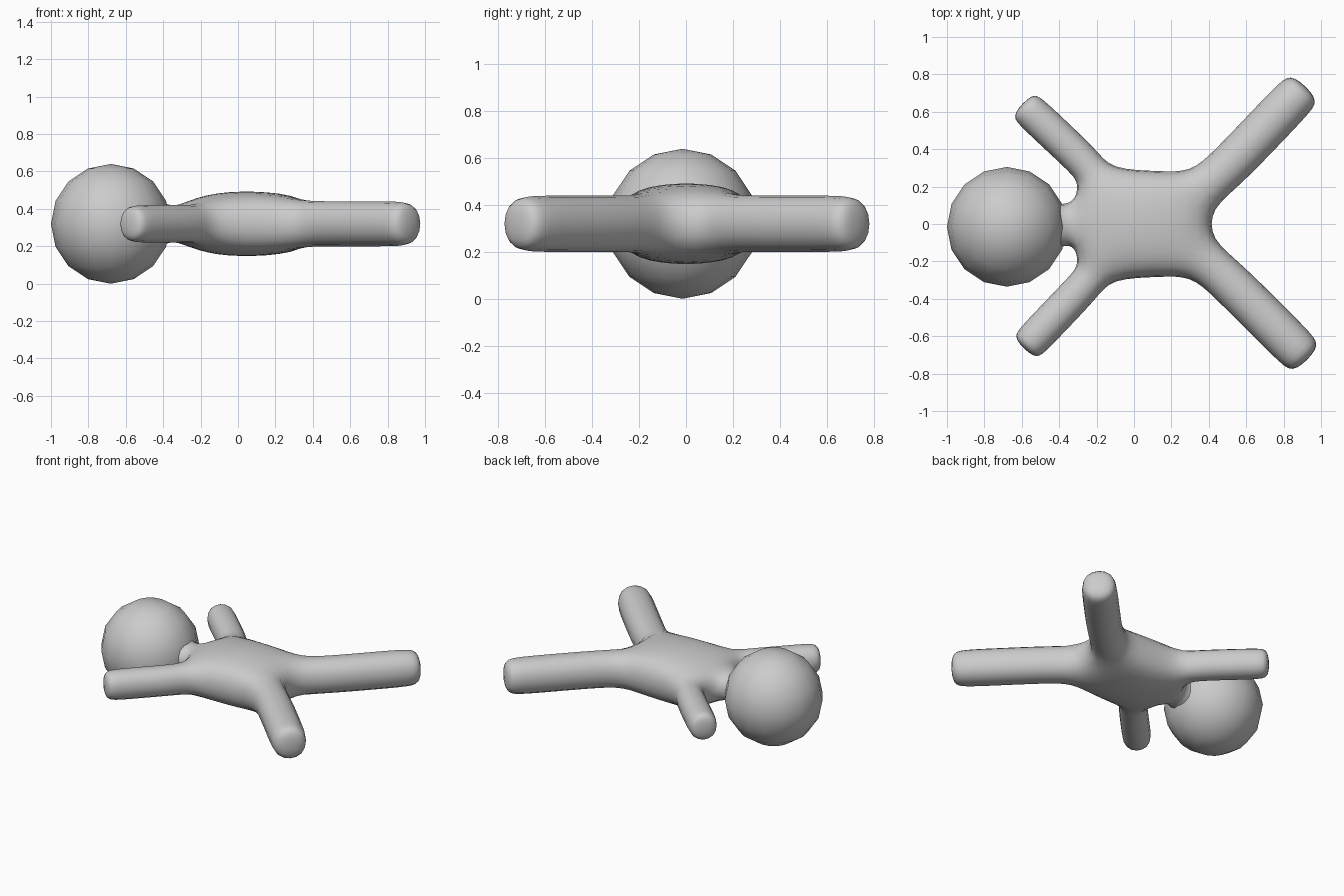
import bpy, bmesh
from mathutils import Vector

if "Cube" in bpy.data.objects:
    bpy.data.objects.remove(bpy.data.objects["Cube"])

Z = 0.32
bm = bmesh.new()

# Torso cage: 4 x 4 plan grid with top and bottom layers (x, y, half height)
half_rows = [
    [(-0.315, 0.14, 0.105), (-0.305, 0.22, 0.11)],
    [(-0.13, 0.11, 0.175), (-0.12, 0.30, 0.115)],
    [(0.16, 0.11, 0.178), (0.14, 0.29, 0.125)],
    [(0.42, 0.075, 0.132), (0.30, 0.285, 0.132)],
]
grid = []
for inner, outer in half_rows:
    row = []
    for (x, y, h), s in ((outer, -1), (inner, -1), (inner, 1), (outer, 1)):
        row.append((bm.verts.new((x, s * y, Z + h)), bm.verts.new((x, s * y, Z - h))))
    grid.append(row)
for i in range(3):
    for j in range(3):
        for k in (0, 1):
            bm.faces.new([grid[i][j][k], grid[i + 1][j][k],
                          grid[i + 1][j + 1][k], grid[i][j + 1][k]])


def wall(p, q):
    bm.faces.new([p[0], q[0], q[1], p[1]])


def limb(p, q, rings):
    """Extend the open side p-q through rings of (x, y, half width, half height)."""
    centre = (p[0].co + q[0].co) / 2
    prev = Vector((centre.x, centre.y, 0))
    for x, y, w, h in rings:
        c = Vector((x, y, 0))
        d = (c - prev).normalized()
        n = Vector((-d.y, d.x, 0))
        if n.dot(p[0].co - q[0].co) < 0:
            n = -n
        new = [tuple(bm.verts.new(c + n * w * s + Vector((0, 0, Z + h * k)))
                     for k in (1, -1)) for s in (1, -1)]
        wall(p, new[0])
        wall(q, new[1])
        for k in (0, 1):
            bm.faces.new([p[k], new[0][k], new[1][k], q[k]])
        (p, q), prev = new, c
    wall(p, q)


# Arms, legs and flanks on each side
for s, arm_end, leg_end in ((1, (-0.60, 0.645), (0.92, 0.74)),
                            (-1, (-0.59, -0.67), (0.93, -0.73))):
    o, i = (3, 2) if s > 0 else (0, 1)
    for p, q, start, end, w, h in (
            (grid[0][o], grid[1][o], (-0.27, 0.335 * s), arm_end, 0.102, 0.109),
            (grid[3][o], grid[3][i], (0.50, 0.30 * s), leg_end, 0.125, 0.131)):
        a, b = Vector(start), Vector(end)
        pts = [(*a.lerp(b, t), w, h) for t in (0, 0.5, 0.87)]
        limb(p, q, pts + [(*b, w * 0.86, h * 0.86)])
    wall(grid[1][o], grid[2][o])
    wall(grid[2][o], grid[3][o])
    wall(grid[0][o], grid[0][i])

# Crotch and neck
wall(grid[3][1], grid[3][2])
limb(grid[0][1], grid[0][2], [(-0.37, -0.005, 0.11, 0.105), (-0.47, -0.01, 0.16, 0.16)])

bmesh.ops.recalc_face_normals(bm, faces=bm.faces)
mesh = bpy.data.meshes.new("body")
bm.to_mesh(mesh)
bm.free()
body = bpy.data.objects.new("body", mesh)
bpy.context.collection.objects.link(body)
sub = body.modifiers.new("smooth", 'SUBSURF')
sub.levels = sub.render_levels = 2
for f in mesh.polygons:
    f.use_smooth = True

# Head
bpy.ops.mesh.primitive_uv_sphere_add(segments=16, ring_count=8, radius=0.32,
                                     location=(-0.68, -0.015, Z))
head = bpy.context.object
head.name = "head"
bpy.ops.object.shade_smooth()
